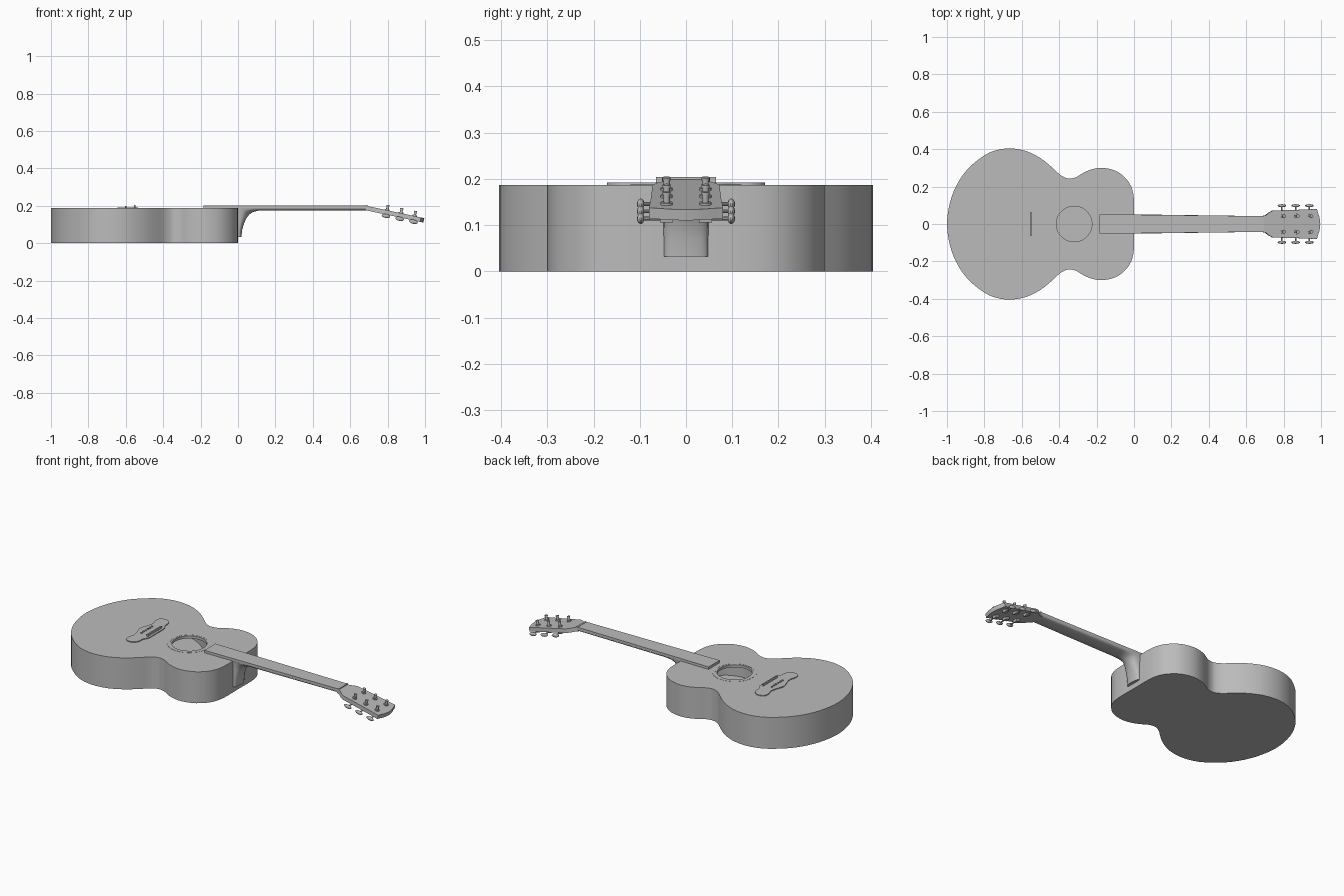
import bpy, bmesh, math
from mathutils import Matrix, Vector

if "Cube" in bpy.data.objects:
    bpy.data.objects.remove(bpy.data.objects["Cube"])

grey = bpy.data.materials.new("plain_grey")
grey.diffuse_color = (0.5, 0.5, 0.5, 1)
grey.use_nodes = True
grey.node_tree.nodes["Principled BSDF"].inputs["Base Color"].default_value = grey.diffuse_color
TOP = 0.187


def finish(name, bm, matrix=None, angle=35):
    bmesh.ops.recalc_face_normals(bm, faces=bm.faces)
    me = bpy.data.meshes.new(name)
    bm.to_mesh(me)
    bm.free()
    me.materials.append(grey)
    ob = bpy.data.objects.new(name, me)
    bpy.context.collection.objects.link(ob)
    if matrix:
        ob.matrix_world = matrix
    bpy.ops.object.select_all(action='DESELECT')
    ob.select_set(True)
    bpy.context.view_layer.objects.active = ob
    bpy.ops.object.shade_smooth_by_angle(angle=math.radians(angle))
    return ob


def smooth(pts, n):
    """Closed Catmull-Rom curve through the points."""
    p, out = [Vector(q) for q in pts], []
    for i in range(len(p)):
        a, b, c, d = (p[(i + k) % len(p)] for k in (-1, 0, 1, 2))
        for j in range(n):
            t = j / n
            out.append(0.5 * (2 * b + (c - a) * t + (2 * a - 5 * b + 4 * c - d) * t * t
                              + (3 * b - a - 3 * c + d) * t ** 3))
    return out


def mirrored(half):
    """Half outline, first and last point on y = 0 -> closed outline."""
    return half + [(x, -y) for x, y in half[-2:0:-1]]


def plate(name, outline, z0, z1, matrix=None):
    bm = bmesh.new()
    f = bm.faces.new([bm.verts.new((p[0], p[1], z0)) for p in outline])
    r = bmesh.ops.extrude_face_region(bm, geom=[f])
    for v in r['geom']:
        if isinstance(v, bmesh.types.BMVert):
            v.co.z = z1
    return finish(name, bm, matrix)


def circle(cx, cy, r, n):
    return [(cx + r * math.cos(2 * math.pi * i / n), cy + r * math.sin(2 * math.pi * i / n)) for i in range(n)]


def box(x0, x1, y0, y1):
    return [(x0, y0), (x1, y0), (x1, y1), (x0, y1)]


# Hollow body with an open sound hole and a short rim
body = smooth(mirrored([
    (-1, 0), (-0.985, 0.11), (-0.95, 0.205), (-0.89, 0.293), (-0.8, 0.367), (-0.73, 0.396),
    (-0.66, 0.404), (-0.58, 0.391), (-0.5, 0.352), (-0.44, 0.304), (-0.4, 0.267), (-0.37, 0.249),
    (-0.345, 0.243), (-0.31, 0.25), (-0.27, 0.274), (-0.22, 0.294), (-0.165, 0.3), (-0.1, 0.285),
    (-0.05, 0.25), (-0.015, 0.2), (0, 0.13), (0, 0)]), 3)
HOLE = (-0.32, 0)
bm = bmesh.new()


def ring(pts, z):
    return [bm.verts.new((p[0], p[1], z)) for p in pts]


def skirt(a, b):
    for i in range(len(a)):
        k = (i + 1) % len(a)
        bm.faces.new((a[i], a[k], b[k], b[i]))


low, high = ring(body, 0), ring(body, TOP)
rim, rim_low = (ring(circle(*HOLE, 0.095, 48), z) for z in (TOP, TOP - 0.015))
bm.faces.new(low)
skirt(low, high)
skirt(rim, rim_low)
edges = [bm.edges.get((l[i - 1], l[i])) for l in (high, rim) for i in range(len(l))]
bmesh.ops.triangle_fill(bm, edges=edges, use_beauty=True)
finish("body", bm)

# Thin ring around the sound hole
bm = bmesh.new()
loops = [ring(circle(*HOLE, r, 48), z) for r, z in
         ((0.105, TOP), (0.105, TOP + 0.001), (0.12, TOP + 0.001), (0.12, TOP))]
for a, b in zip(loops, loops[1:]):
    skirt(a, b)
finish("rosette", bm)

# Bridge, saddle and string pins
plate("bridge", smooth(mirrored([
    (-0.535, 0), (-0.535, 0.07), (-0.552, 0.105), (-0.555, 0.14), (-0.575, 0.165), (-0.602, 0.17),
    (-0.627, 0.157), (-0.632, 0.125), (-0.622, 0.09), (-0.63, 0.05), (-0.645, 0)]), 3), TOP, TOP + 0.005)
plate("saddle", box(-0.555, -0.547, -0.065, 0.065), TOP, 0.204)
for i in range(6):
    plate("string_pin", circle(-0.6, -0.05 + 0.02 * i, 0.005, 10), TOP, 0.198)

# Neck with a heel: half-round sections from (inner x, z) to (outer x, z)
bm = bmesh.new()
sections = []
for xi, zi, xo, zo, w in (
        (0, 0.032, 0.018, 0.032, 0.048), (0, 0.07, 0.022, 0.07, 0.048), (0, 0.105, 0.031, 0.102, 0.049),
        (0, 0.14, 0.043, 0.13, 0.049), (0, TOP, 0.06, 0.153, 0.05), (0.045, TOP, 0.08, 0.167, 0.05),
        (0.11, TOP, 0.11, 0.174, 0.05), (0.69, TOP, 0.69, 0.174, 0.042)):
    row = []
    for k in range(13):
        a = math.pi * k / 12
        s = math.sin(a) ** 0.7
        row.append(bm.verts.new((xi + (xo - xi) * s, -w * math.cos(a), zi + (zo - zi) * s)))
    sections.append(row)
for a, b in zip(sections, sections[1:]):
    skirt(a, b)
bm.faces.new(sections[0])
bm.faces.new(sections[-1])
finish("neck", bm, angle=50)

# Fingerboard and nut
plate("fingerboard", [(-0.185, -0.052), (0.685, -0.042), (0.685, 0.042), (-0.185, 0.052)], TOP, 0.202)
plate("nut", box(0.683, 0.693, -0.042, 0.042), 0.18, 0.204)

# Headstock, tilted back from the nut
tilt = Matrix.Translation((0.685, 0, 0.2)) @ Matrix.Rotation(0.21, 4, 'Y')
plate("headstock", mirrored([
    (0, 0), (0, 0.042), (0.02, 0.046), (0.04, 0.062), (0.06, 0.072), (0.2, 0.076), (0.3, 0.08),
    (0.305, 0.06), (0.314, 0.035), (0.318, 0)]), -0.024, 0, tilt)

# Tuners: post, collar, gear case, shaft and button, three on each side
for side in (-1, 1):
    for u in (0.115, 0.19, 0.265):
        y = 0.042 * side
        plate("tuner_collar", circle(u, y, 0.013, 16), 0, 0.005, tilt)
        plate("tuner_post", circle(u, y, 0.007, 12), 0, 0.028, tilt)
        plate("tuner_cap", circle(u, y, 0.009, 12), 0.022, 0.028, tilt)
        plate("gear_case", box(u - 0.012, u + 0.012, y - 0.014, y + 0.014), -0.037, -0.024, tilt)
        turn = Matrix.Translation((u, 0.07 * side, -0.031)) @ Matrix.Rotation(math.pi / 2, 4, 'X')
        plate("tuner_shaft", circle(0, 0, 0.004, 10), -0.025, 0.025, tilt @ turn)
        bm = bmesh.new()
        bmesh.ops.create_uvsphere(bm, u_segments=14, v_segments=8, radius=1)
        size = Matrix.Translation((u, 0.098 * side, -0.031)) @ Matrix.Diagonal((0.024, 0.008, 0.011, 1))
        bm.transform(size)
        finish("tuner_button", bm, tilt)
